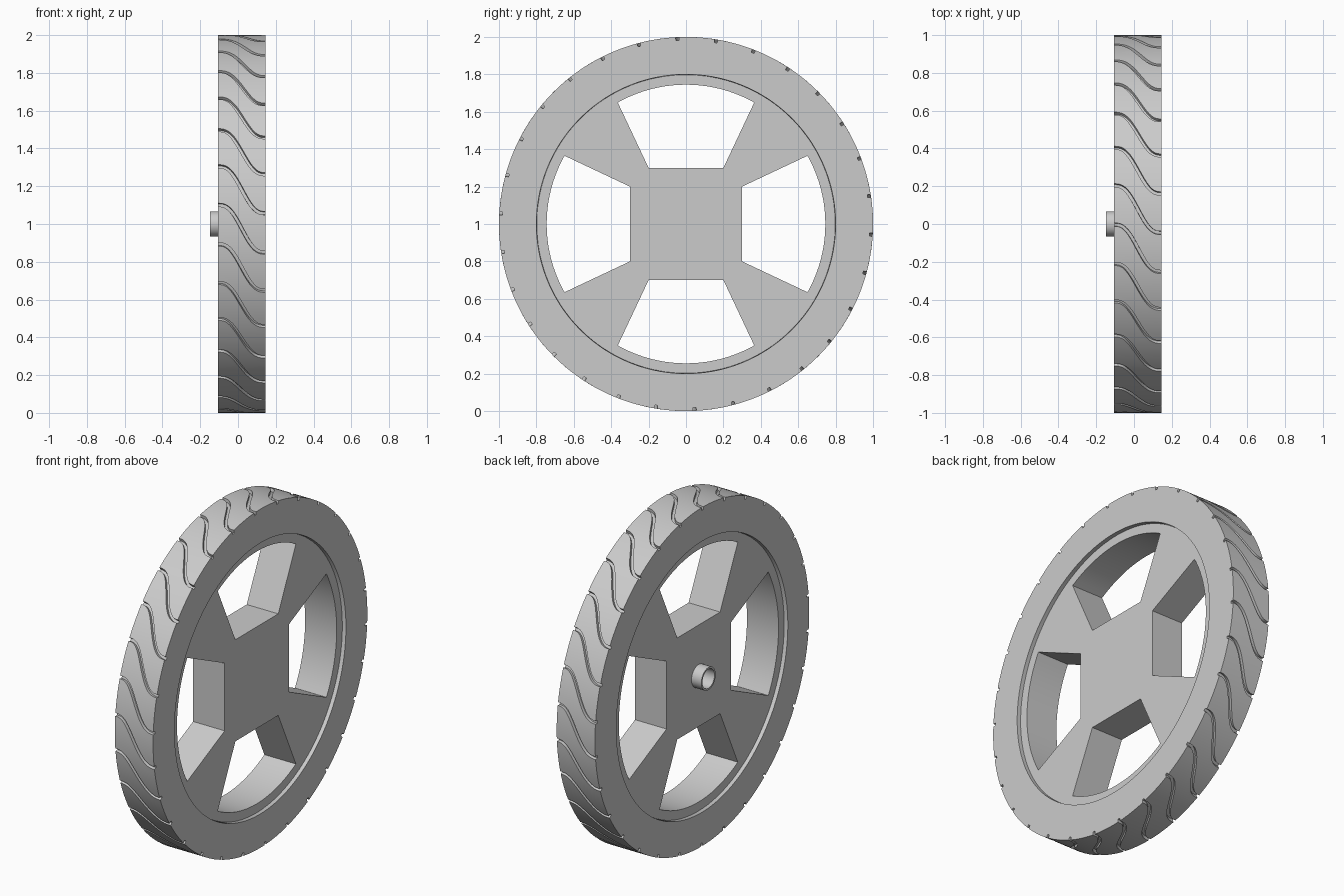
import bpy
import bmesh
import math
from mathutils import Matrix, Vector

cube = bpy.data.objects.get("Cube")
if cube:
    bpy.data.objects.remove(cube, do_unlink=True)

# Main dimensions (the axle runs along x)
X0, X1 = -0.105, 0.145          # tyre side faces
RECESS = 0.022                  # rim sits this far inside the tyre faces
R_IN, R_WINDOW = 0.80, 0.745
CENTRE = Vector((0, 0, 1))

grey = bpy.data.materials.new("light_grey")
grey.use_nodes = True
colour = (0.6, 0.6, 0.6, 1)
grey.diffuse_color = colour
grey.node_tree.nodes["Principled BSDF"].inputs["Base Color"].default_value = colour


def add_object(name, bm):
    bmesh.ops.recalc_face_normals(bm, faces=bm.faces)
    mesh = bpy.data.meshes.new(name)
    bm.to_mesh(mesh)
    bm.free()
    mesh.materials.append(grey)
    obj = bpy.data.objects.new(name, mesh)
    bpy.context.collection.objects.link(obj)
    return obj


def smooth(obj):
    bpy.ops.object.select_all(action='DESELECT')
    obj.select_set(True)
    bpy.context.view_layer.objects.active = obj
    bpy.ops.object.shade_smooth_by_angle(angle=math.radians(30))


def wheel_point(x, r, a):
    """Angle a runs from the front (-y) up towards +z."""
    return CENTRE + Vector((x, -r * math.cos(a), r * math.sin(a)))


def join_rings(bm, rings, closed):
    """Quads between successive rings of equal length."""
    n = len(rings[0])
    for k in range(len(rings) if closed else len(rings) - 1):
        a, b = rings[k], rings[(k + 1) % len(rings)]
        for i in range(n):
            j = (i + 1) % n
            bm.faces.new((a[i], a[j], b[j], b[i]))


# Tyre: one closed ring whose tread columns follow S-shaped grooves
def make_tyre():
    grooves, rows, land = 30, 20, 6
    half_width, depth = 0.009, 0.018
    pitch = 2 * math.pi / grooves
    start, sweep = math.radians(5.8), math.radians(14.5)

    def columns(t):
        """(radius, angle) pairs around the tyre at width fraction t."""
        s = t ** 3 * (t * (6 * t - 15) + 10)
        slope = sweep * 30 * t * t * (1 - t) ** 2 / (X1 - X0)
        w = half_width * math.sqrt(1 + slope * slope)
        out = []
        for g in range(grooves):
            mid = start - sweep * s + g * pitch
            out += [(1, mid - w), (1 - depth, mid - 0.85 * w),
                    (1 - depth, mid + 0.85 * w), (1, mid + w)]
            gap = pitch - 2 * w
            out += [(1, mid + w + gap * i / land) for i in range(1, land)]
        return out

    bm = bmesh.new()
    rings = []
    for k in range(rows + 1):
        t = k / rows
        x = X0 + (X1 - X0) * t
        rings.append([bm.verts.new(wheel_point(x, r, a)) for r, a in columns(t)])
    for x, t in ((X1, 1), (X0, 0)):
        rings.append([bm.verts.new(wheel_point(x, R_IN, a)) for _, a in columns(t)])
    # Twist the inner wall back in step with the outer surface
    join_rings(bm, rings, True)
    return add_object("tyre", bm)


# Rim: a disc with four arched windows, extruded along the axle
def make_rim():
    curve = bpy.data.curves.new("rim_outline", 'CURVE')
    curve.dimensions = '2D'
    curve.fill_mode = 'BOTH'
    xa, xb = X0 + RECESS, X1 - RECESS
    curve.extrude = (xb - xa) / 2

    def outline(points):
        spline = curve.splines.new('POLY')
        spline.points.add(len(points) - 1)
        for p, (u, v) in zip(spline.points, points):
            p.co = (u, v, 0, 1)
        spline.use_cyclic_u = True

    n = 128
    r = R_IN + 0.003
    outline([(r * math.cos(2 * math.pi * i / n), r * math.sin(2 * math.pi * i / n))
             for i in range(n)])
    half = math.atan2(0.365, 0.65)
    arc = [math.pi / 2 - half + 2 * half * i / 20 for i in range(21)]
    window = [(-0.2, 0.3), (0.2, 0.3)]
    window += [(R_WINDOW * math.cos(a), R_WINDOW * math.sin(a)) for a in arc]
    for q in range(4):
        c, s = math.cos(q * math.pi / 2), math.sin(q * math.pi / 2)
        outline([(c * u - s * v, s * u + c * v) for u, v in window])

    helper = bpy.data.objects.new("rim_outline", curve)
    bpy.context.collection.objects.link(helper)
    graph = bpy.context.evaluated_depsgraph_get()
    mesh = bpy.data.meshes.new_from_object(helper.evaluated_get(graph))
    bm = bmesh.new()
    bm.from_mesh(mesh)
    bpy.data.objects.remove(helper, do_unlink=True)
    bpy.data.meshes.remove(mesh)
    bmesh.ops.remove_doubles(bm, verts=bm.verts, dist=1e-4)
    # Local x, y, z become world y, z, x
    turn = Matrix(((0, 0, 1, (xa + xb) / 2), (1, 0, 0, 0), (0, 1, 0, 1), (0, 0, 0, 1)))
    bm.transform(turn)
    return add_object("rim", bm)


# Solid of revolution about the axle from (x, radius) points
def lathe(name, profile, closed, sides=48):
    bm = bmesh.new()
    rings = [[bm.verts.new(wheel_point(x, r, 2 * math.pi * i / sides))
              for i in range(sides)] for x, r in profile]
    join_rings(bm, rings, closed)
    if not closed:
        bm.faces.new(rings[0])
        bm.faces.new(rings[-1])
    return add_object(name, bm)


tyre = make_tyre()
rim = make_rim()

# Blind bore in the hub, opening on the -x side
bore = lathe("bore_cutter", [(-0.2, 0.060), (0.05, 0.060)], False)
bore.hide_render = True
cut = rim.modifiers.new("bore", 'BOOLEAN')
cut.operation = 'DIFFERENCE'
cut.solver = 'EXACT'
cut.object = bore
bpy.ops.object.select_all(action='DESELECT')
rim.select_set(True)
bpy.context.view_layer.objects.active = rim
bpy.ops.object.modifier_apply(modifier="bore")
bpy.data.objects.remove(bore, do_unlink=True)

# Axle sleeve lining the bore and standing out of the hub
sleeve = lathe("axle_sleeve", [(-0.147, 0.067), (-0.147, 0.056),
                               (0.055, 0.056), (0.055, 0.067)], True)

for part in (tyre, rim, sleeve):
    smooth(part)
